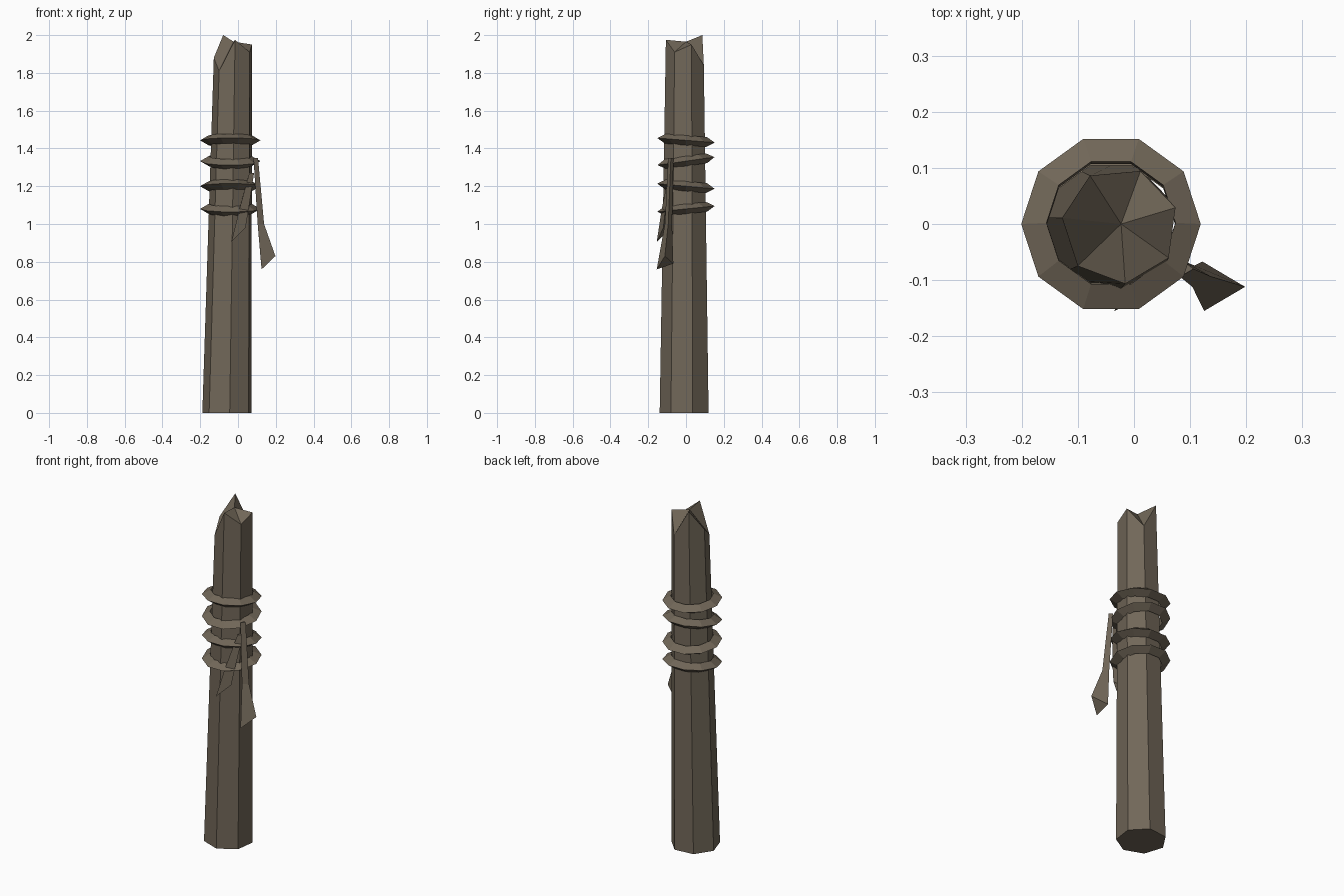
import bpy, bmesh, math
from mathutils import Vector

cube = bpy.data.objects.get("Cube")
if cube:
    bpy.data.objects.remove(cube)

# One weathered wood colour for everything
wood = bpy.data.materials.new("weathered_wood")
wood.use_nodes = True
colour = (0.165, 0.135, 0.098, 1)
wood.diffuse_color = colour
wood.node_tree.nodes["Principled BSDF"].inputs["Base Color"].default_value = colour


def loft(name, rings, tip=None, closed=False):
    """Skin a list of equal-sided rings; cap the ends, or join them if closed."""
    bm = bmesh.new()
    rows = [[bm.verts.new(p) for p in ring] for ring in rings]
    pairs = list(zip(rows, rows[1:]))
    if closed:
        pairs.append((rows[-1], rows[0]))
    for a, b in pairs:
        for i in range(len(a)):
            j = (i + 1) % len(a)
            bm.faces.new((a[i], a[j], b[j], b[i]))
    if not closed:
        bm.faces.new(rows[0][::-1])
        if tip:
            peak = bm.verts.new(tip)
            for i, v in enumerate(rows[-1]):
                bm.faces.new((v, rows[-1][(i + 1) % len(rows[-1])], peak))
        else:
            bm.faces.new(rows[-1])
    bmesh.ops.recalc_face_normals(bm, faces=bm.faces[:])
    mesh = bpy.data.meshes.new(name)
    bm.to_mesh(mesh)
    bm.free()
    mesh.materials.append(wood)
    obj = bpy.data.objects.new(name, mesh)
    bpy.context.collection.objects.link(obj)
    return obj


def polar(centre, radius, angle, z):
    return Vector((centre[0] + radius * math.cos(angle),
                   centre[1] + radius * math.sin(angle), z))


# Seven-sided tapering post with a splintered top
heights = [1.95, 1.84, 2.0, 1.88, 1.81, 1.975, 1.91]
angles = [math.radians(18) + i * math.tau / 7 for i in range(7)]
base = [polar((-0.056, -0.006), 0.134, a, 0) for a in angles]
top = [polar((-0.025, -0.003), 0.104, a, z) for a, z in zip(angles, heights)]
loft("post", [base, top], tip=(-0.023, 0, 1.965))

# Rope bands: tilted ten-sided rings with a triangular section
for n, (z, tilt) in enumerate([(1.443, -0.08), (1.333, 0.14), (1.2, -0.09), (1.08, 0.1)]):
    rings = []
    for i in range(10):
        a = i * math.tau / 10
        rings.append([polar((0, 0), r, a, h)
                      for r, h in ((0.16, 0), (0.115, 0.026), (0.115, -0.026))])
    band = loft(f"rope_band_{n + 1}", rings, closed=True)
    band.location = (-0.041, 0, z)
    band.rotation_euler.x = tilt

# Loose rope ends: thin triangular strips flaring at the bottom
loft("long_rope_end", [
    [(0.106, -0.08, 1.35), (0.082, -0.094, 1.35), (0.088, -0.066, 1.35)],
    [(0.138, -0.094, 1.0), (0.104, -0.112, 1.0), (0.108, -0.074, 1.0)],
    [(0.198, -0.112, 0.83), (0.125, -0.155, 0.76), (0.122, -0.067, 0.79)]])
loft("short_rope_end", [
    [(0.085, -0.075, 1.27), (0.06, -0.09, 1.27), (0.062, -0.07, 1.27)],
    [(0.055, -0.11, 1.07), (0.005, -0.13, 1.07), (0.01, -0.095, 1.09)],
    [(0.04, -0.12, 0.98), (-0.035, -0.155, 0.905), (-0.015, -0.1, 0.96)]])
